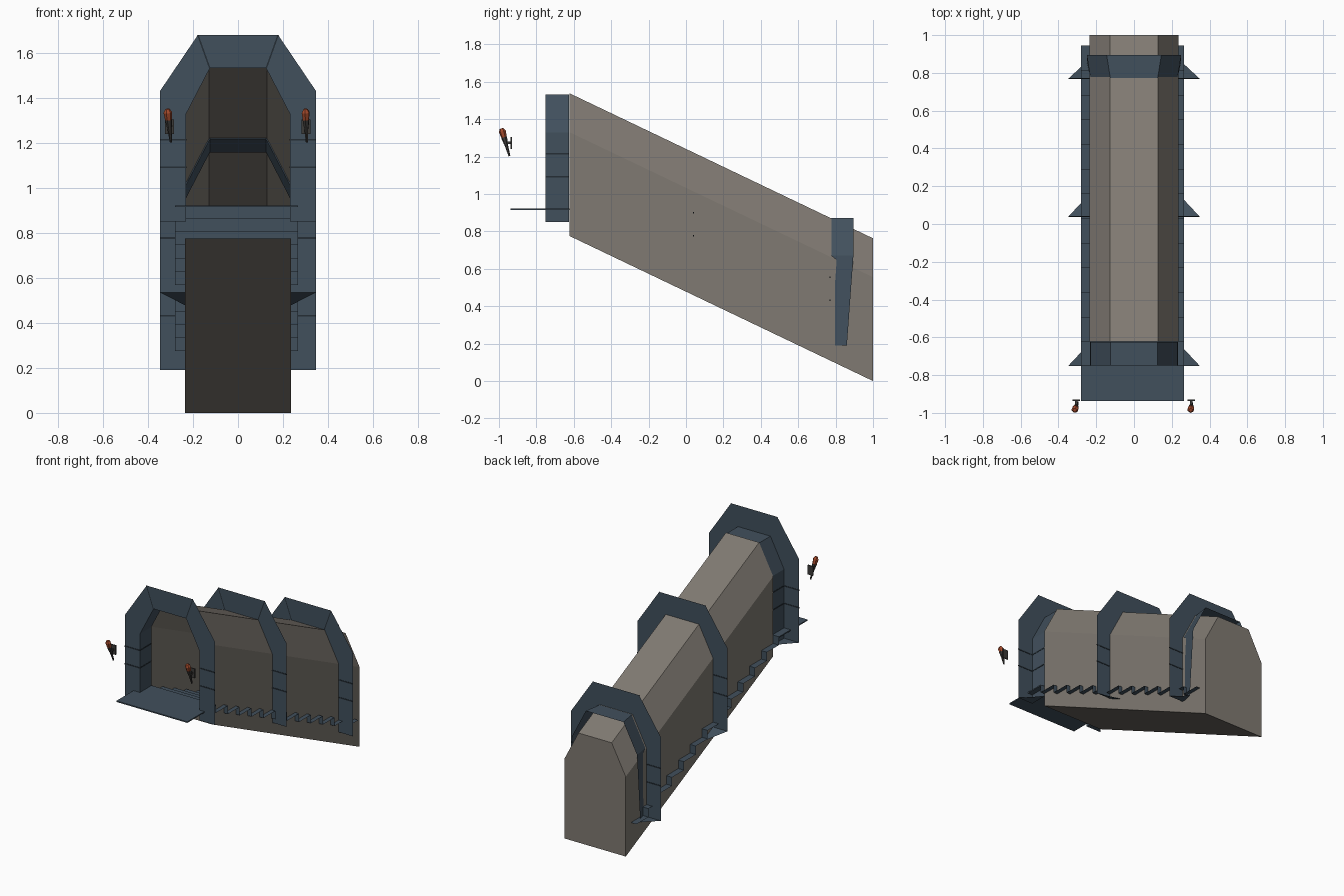
import bpy, math
from mathutils import Vector

if "Cube" in bpy.data.objects:
    bpy.data.objects.remove(bpy.data.objects["Cube"])


def mat(name, c):
    m = bpy.data.materials.new(name)
    m.diffuse_color = (*c, 1)
    m.use_nodes = True
    m.node_tree.nodes["Principled BSDF"].inputs["Base Color"].default_value = m.diffuse_color
    return m


STONE = mat("warm grey stone", (0.215, 0.193, 0.168))
BLUE = mat("slate blue", (0.053, 0.08, 0.108))
JOINT = mat("dark joint", (0.018, 0.027, 0.036))
IRON = mat("dark iron", (0.045, 0.043, 0.04))
FLAME = mat("ember red", (0.38, 0.07, 0.025))


def mesh(name, verts, faces, m):
    me = bpy.data.meshes.new(name)
    me.from_pydata(verts, [], faces)
    me.materials.append(m)
    ob = bpy.data.objects.new(name, me)
    bpy.context.collection.objects.link(ob)
    return ob


def bridge(a, b):
    """Open strip of quads between two equal point lists."""
    n = len(a)
    return a + b, [(i, i + 1, n + i + 1, n + i) for i in range(n - 1)]


def box(name, lo, hi, m):
    v = [(x, y, z) for x in (lo[0], hi[0]) for y in (lo[1], hi[1]) for z in (lo[2], hi[2])]
    f = [(0, 1, 3, 2), (4, 6, 7, 5), (0, 4, 5, 1), (2, 3, 7, 6), (0, 2, 6, 4), (1, 5, 7, 3)]
    return mesh(name, v, f, m)


def rod(name, p, q, r1, r2, m, sides=6):
    p, q = Vector(p), Vector(q)
    bpy.ops.mesh.primitive_cone_add(vertices=sides, radius1=r1, radius2=r2,
                                    depth=(q - p).length, location=(p + q) / 2)
    ob = bpy.context.object
    ob.name = name
    ob.rotation_euler = (q - p).to_track_quat('Z', 'Y').to_euler()
    ob.data.materials.append(m)
    return ob


def symmetric(half):
    """Right-hand profile mirrored into a full arch, left foot to right foot."""
    return [(-x, z) for x, z in half] + [(x, z) for x, z in reversed(half)]


# Sloping tunnel shell: open at the front, closed at the back
TUNNEL = symmetric([(0.236, 0.0), (0.236, 0.555), (0.128, 0.763)])
front = [(x, -0.622, z + 0.775) for x, z in TUNNEL]
back = [(x, 1.0, z) for x, z in TUNNEL]
v, f = bridge(front, back)
mesh("tunnel_shell", v, f + [(5, 0, 6, 11), (6, 7, 8, 9, 10, 11)], STONE)

# Stair surface: landing, then twelve steps running down to the back
run, rise = 0.1305, 0.059
steps = [(-0.622, 0.92)]
for i in range(12):
    y, z = -0.622 + i * run, 0.92 - (i + 1) * rise
    z += 0.003
    steps += [(y, z), (y + run, z)]
v, f = bridge([(-0.28, y, z) for y, z in steps], [(0.266, y, z) for y, z in steps])
mesh("stairs", v, f, BLUE)
box("landing", (-0.28, -0.937, 0.914), (0.266, -0.622, 0.922), BLUE)

# Three arches: flat face ring, lining, foot triangles and joints
OUTER = symmetric([(0.347, 0.85), (0.347, 1.43), (0.178, 1.68)])
INNER = symmetric([(0.23, 0.85), (0.23, 1.33), (0.125, 1.532)])
ARCHES = [("front", -0.75, 0.0, 0.0, 0.0), ("middle", 0.04, -0.315, 0.059, 0.0),
          ("rear", 0.77, -0.66, 0.0, 0.02)]
for name, y, dz, drop, flare in ARCHES:
    o = [(x, y, z + dz) for x, z in OUTER]
    inn = [(x, y, z + dz) for x, z in INNER]
    v, f = bridge(o, inn)
    mesh(name + "_arch_face", v, f, BLUE)
    deep = []
    for i, (x, z) in enumerate(INNER):
        d = 0.09 if flare and i in (0, 5) else 0.125
        deep.append((x + math.copysign(flare, x), y + d, z + dz - drop))
    v, f = bridge(inn, deep)
    mesh(name + "_arch_lining", v, f, BLUE)
    for s, side in ((-1, "left"), (1, "right")):
        zb = 0.85 + dz
        depth = 0.09 if flare else 0.125
        mesh(f"{name}_foot_{side}", [(s * 0.347, y, zb), (s * 0.23, y, zb),
             (s * (0.23 + flare), y + depth, zb - drop)], [(0, 1, 2)], BLUE)
        # Masonry joints on the jambs
        for zj in (1.092, 1.214):
            x0, x1 = sorted((s * 0.23, s * 0.347))
            z = zj + dz
            box(f"{name}_jamb_joint_{side}", (x0, y - 0.002, z - 0.004),
                (x1, y + 0.002, z + 0.004), JOINT)
            if name == "front":
                x0, x1 = sorted((s * 0.228, s * 0.232))
                box(f"lining_joint_{side}", (x0, y, z - 0.004), (x1, y + 0.125, z + 0.004), JOINT)
        # Mitre joint at each crown corner
        mesh(f"{name}_crown_joint_{side}",
             [(s * (x + e), y - 0.002, z + dz) for x, z, e in
              ((0.125, 1.532, -0.003), (0.125, 1.532, 0.004),
               (0.178, 1.68, 0.004), (0.178, 1.68, -0.003))], [(0, 1, 2, 3)], JOINT)

# Pair of torches on wall brackets
for side, xb, xt in (("left", -0.298, -0.314), ("right", 0.306, 0.300)):
    a, b = Vector((xb, -0.944, 1.203)), Vector((xt, -0.986, 1.35))
    at = lambda t: a.lerp(b, t)
    rod("torch_handle_" + side, a, at(0.65), 0.005, 0.012, IRON)
    rod("torch_cup_" + side, at(0.45), at(0.68), 0.011, 0.016, IRON)
    rod("torch_head_" + side, at(0.62), at(0.9), 0.014, 0.019, FLAME)
    rod("torch_tip_" + side, at(0.9), at(1.0), 0.019, 0.010, FLAME)
    c = at(0.45)
    box("torch_bracket_arm_" + side, (c.x - 0.006, c.y, 1.266), (c.x + 0.006, -0.934, 1.28), IRON)
    box("torch_bracket_plate_" + side, (c.x - 0.02, -0.938, 1.24), (c.x + 0.02, -0.93, 1.305), IRON)
